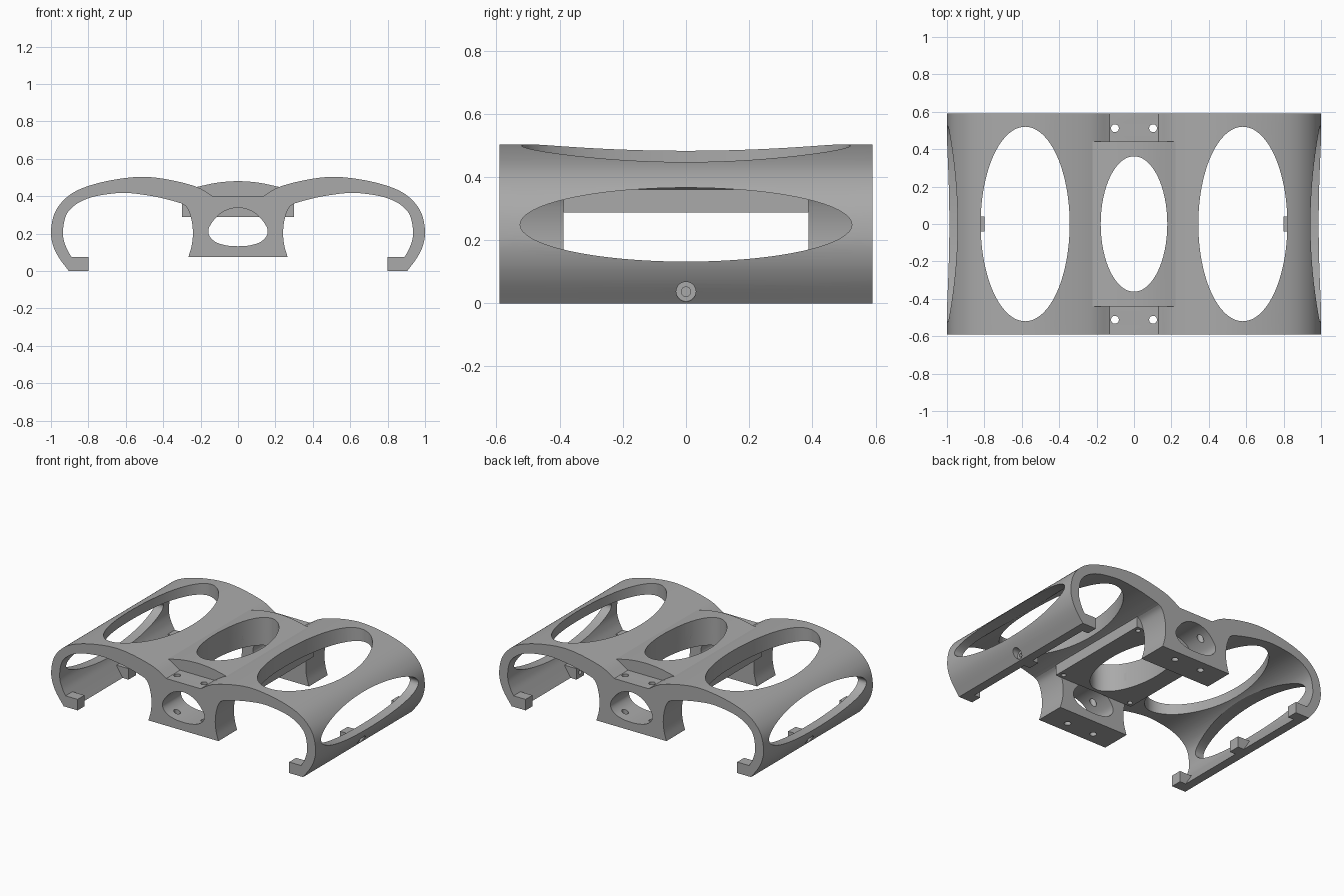
import bpy, bmesh, math
from mathutils import Matrix, Vector

cube = bpy.data.objects.get("Cube")
if cube:
    bpy.data.objects.remove(cube, do_unlink=True)

grey = bpy.data.materials.new("mid_grey")
grey.use_nodes = True
COLOUR = (0.40, 0.40, 0.40, 1)
grey.diffuse_color = COLOUR
grey.node_tree.nodes["Principled BSDF"].inputs["Base Color"].default_value = COLOUR

HALF_Y = 0.59


def finish(name, bm):
    bmesh.ops.recalc_face_normals(bm, faces=bm.faces)
    mesh = bpy.data.meshes.new(name)
    bm.to_mesh(mesh)
    bm.free()
    mesh.materials.append(grey)
    obj = bpy.data.objects.new(name, mesh)
    bpy.context.collection.objects.link(obj)
    return obj


def curve(points, steps=6, closed=False):
    """Smooth curve through a few points."""
    n = len(points)
    p = [Vector(q) for q in points]
    if closed:
        get = lambda i: p[i % n]
    else:
        ends = {-1: 2 * p[0] - p[1], n: 2 * p[-1] - p[-2]}
        get = lambda i: ends[i] if i in ends else p[i]
    out = []
    for i in range(n if closed else n - 1):
        a, b, c, d = (get(i + k) for k in (-1, 0, 1, 2))
        for s in range(steps):
            t = s / steps
            out.append(0.5 * (2 * b + (c - a) * t + (2 * a - 5 * b + 4 * c - d) * t**2
                              + (3 * b - a - 3 * c + d) * t**3))
    return [tuple(v) for v in out] + ([] if closed else [tuple(points[-1])])


def prism(name, outline, y0, y1):
    """Extrude an x-z outline along y."""
    bm = bmesh.new()
    face = bm.faces.new([bm.verts.new((x, y0, z)) for x, z in outline])
    moved = bmesh.ops.extrude_face_region(bm, geom=[face])["geom"]
    verts = [g for g in moved if isinstance(g, bmesh.types.BMVert)]
    bmesh.ops.translate(bm, verts=verts, vec=(0, y1 - y0, 0))
    return finish(name, bm)


def box(name, x0, x1, y0, y1, z0, z1):
    return prism(name, [(x0, z0), (x1, z0), (x1, z1), (x0, z1)], y0, y1)


def disc(axis, centre, radii, depth, sides=64):
    """Elliptical cutter along z or x; radii are (x, y) or (z, y)."""
    bm = bmesh.new()
    bmesh.ops.create_cone(bm, cap_ends=True, segments=sides, radius1=1, radius2=1, depth=1)
    bm.transform(Matrix.Diagonal((radii[0], radii[1], depth, 1)))
    if axis == "x":
        bm.transform(Matrix.Rotation(math.pi / 2, 4, "Y"))
    bm.transform(Matrix.Translation(centre))
    return finish("cutter", bm)


def cut(obj, cutters):
    bpy.context.view_layer.objects.active = obj
    for c in cutters:
        mod = obj.modifiers.new("cut", "BOOLEAN")
        mod.operation, mod.solver, mod.object = "DIFFERENCE", "EXACT", c
        bpy.ops.object.modifier_apply(modifier=mod.name)
        bpy.data.objects.remove(c, do_unlink=True)


def mirror_outline(side):
    return side + [(-x, z) for x, z in reversed(side)]


def centre_hole():
    return disc("z", (0, 0, 0.4), (0.178, 0.362), 1.0)


def screw_hole(s):
    return [disc("x", (s * 0.9, 0, 0.037), (0.015, 0.015), 0.6, 24),
            disc("x", (s * 1.0, 0, 0.037), (0.031, 0.031), 0.19, 32)]


parts = []
outer = curve([(0.905, 0), (0.96, 0.075), (0.99, 0.14), (1.0, 0.21), (0.984, 0.3),
               (0.94, 0.37), (0.87, 0.425), (0.765, 0.465), (0.63, 0.493), (0.5, 0.503),
               (0.365, 0.487), (0.22, 0.449), (0.13, 0.397)])
inner = curve([(0.305, 0.362), (0.38, 0.383), (0.47, 0.402), (0.59, 0.417), (0.685, 0.412),
               (0.79, 0.392), (0.87, 0.353), (0.92, 0.295), (0.936, 0.2), (0.92, 0.13),
               (0.888, 0.07), (0.845, 0)])
arch = outer + [(0.13, 0.345), (0.265, 0.345)] + inner

for s, side in ((1, "left"), (-1, "right")):
    # Curved side arch with top and side openings
    shell = prism(side + "_arch", [(s * x, z) for x, z in arch], -HALF_Y, HALF_Y)
    cut(shell, [disc("z", (s * 0.582, 0, 0.45), (0.238, 0.52), 0.6, 96),
                disc("x", (s * 0.9, 0, 0.249), (0.117, 0.525), 0.4, 96),
                centre_hole()] + screw_hole(s))
    parts.append(shell)
    # Inward lips at the ends and a screw lug in the middle
    x0, x1 = sorted((s * 0.80, s * 0.90))
    for e, end in ((-1, "front"), (1, "back")):
        y0, y1 = sorted((e * (HALF_Y - 0.075), e * HALF_Y))
        parts.append(box(f"{side}_{end}_lip", x0, x1, y0, y1, 0, 0.075))
    lug = box(side + "_screw_lug", x0, x1, -0.04, 0.04, 0, 0.075)
    cut(lug, screw_hole(s))
    parts.append(lug)

# End pillars with an egg-shaped opening and vertical bolt holes
flank = curve([(0.305, 0.365), (0.27, 0.335), (0.248, 0.27), (0.241, 0.2),
               (0.248, 0.135), (0.265, 0.075)])
pillar = mirror_outline([(0.13, 0.397), (0.2, 0.38)] + flank)
egg = [(0, 0.338), (0.085, 0.313), (0.145, 0.25), (0.158, 0.2), (0.125, 0.158), (0.065, 0.137),
       (0, 0.132), (-0.065, 0.137), (-0.125, 0.158), (-0.158, 0.2), (-0.145, 0.25), (-0.085, 0.313)]
for e, end in ((-1, "front"), (1, "back")):
    y0, y1 = sorted((e * 0.388, e * HALF_Y))
    post = prism(end + "_pillar", pillar, y0, y1)
    cut(post, [prism("cutter", curve(egg, closed=True), y0 - 0.1, y1 + 0.1)]
        + [disc("z", (x, e * 0.512, 0.25), (0.021, 0.021), 0.6, 24) for x in (-0.102, 0.102)])
    parts.append(post)

# Lower centre plate with blind holes at its corners
plate = box("centre_plate", -0.3, 0.3, -0.388, 0.388, 0.288, 0.36)
cut(plate, [centre_hole()] + [disc("z", (x, y, 0.288), (0.016, 0.016), 0.1, 24)
                              for x in (-0.265, 0.265) for y in (-0.355, 0.355)])
parts.append(plate)

# Raised deck with a gently crowned top
crown = curve([(0.222, 0.449), (0.11, 0.472), (0, 0.48), (-0.11, 0.472), (-0.222, 0.449)])
deck = prism("raised_deck", [(-0.222, 0.352), (0.222, 0.352)] + crown, -0.44, 0.44)
cut(deck, [centre_hole()])
parts.append(deck)

bpy.ops.object.select_all(action="DESELECT")
for obj in parts:
    obj.select_set(True)
bpy.context.view_layer.objects.active = parts[0]
bpy.ops.object.shade_smooth_by_angle(angle=math.radians(30))
